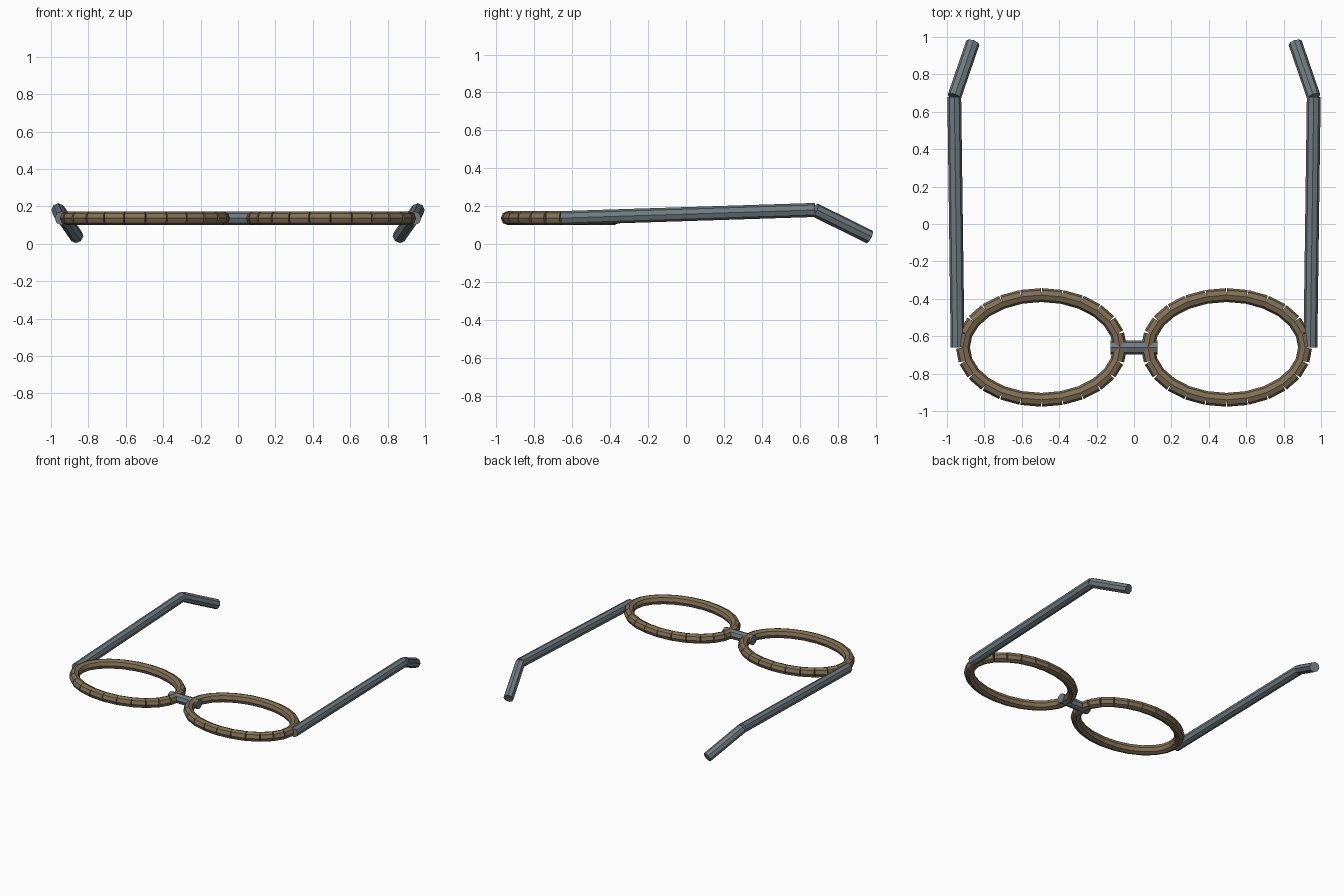
import bpy, bmesh, math
from mathutils import Vector

cube = bpy.data.objects.get("Cube")
if cube:
    bpy.data.objects.remove(cube, do_unlink=True)

RADIUS = 0.037
SIDES = 8
FRONT_Y, FRONT_Z = -0.66, 0.137


def material(name, colour):
    mat = bpy.data.materials.new(name)
    mat.use_nodes = True
    mat.diffuse_color = colour
    mat.node_tree.nodes["Principled BSDF"].inputs["Base Color"].default_value = colour
    return mat


def rods(name, mat, paths):
    """One object made of separate capped rods, one for each pair of end points."""
    bm = bmesh.new()
    for a, b in paths:
        a, b = Vector(a), Vector(b)
        axis = b - a
        made = bmesh.ops.create_cone(bm, cap_ends=True, segments=SIDES, radius1=RADIUS,
                                     radius2=RADIUS, depth=axis.length)
        # Keep the facets level: local y of the section points as far up as it can
        z = axis.normalized()
        x = Vector((0, 0, 1)).cross(z).normalized()
        y = z.cross(x)
        mid = (a + b) / 2
        for v in made["verts"]:
            v.co = mid + x * v.co.x + y * v.co.y + z * v.co.z
    mesh = bpy.data.meshes.new(name)
    bm.to_mesh(mesh)
    bm.free()
    mesh.materials.append(mat)
    obj = bpy.data.objects.new(name, mesh)
    bpy.context.scene.collection.objects.link(obj)
    return obj


metal = material("grey_blue_metal", (0.16, 0.20, 0.22, 1))
brown = material("brown_rim", (0.22, 0.16, 0.09, 1))


def rim_point(side, i, steps=24):
    t = 2 * math.pi * i / steps
    return (side * 0.495 + 0.42 * math.cos(t), FRONT_Y + 0.28 * math.sin(t), FRONT_Z)


for label, side in (("left", 1), ("right", -1)):
    # Oval rim of short straight rods
    rods(label + "_rim", brown,
         [(rim_point(side, i), rim_point(side, i + 1)) for i in range(24)])
    # Side arm and bent ear hook
    bend = (side * 0.961, 0.68, 0.18)
    rods(label + "_arm", metal, [((side * 0.943, FRONT_Y, FRONT_Z), bend)])
    rods(label + "_ear_hook", metal, [(bend, (side * 0.862, 0.968, 0.038))])

# Nose bridge
rods("bridge", metal, [((-0.125, FRONT_Y, FRONT_Z), (0.125, FRONT_Y, FRONT_Z))])
